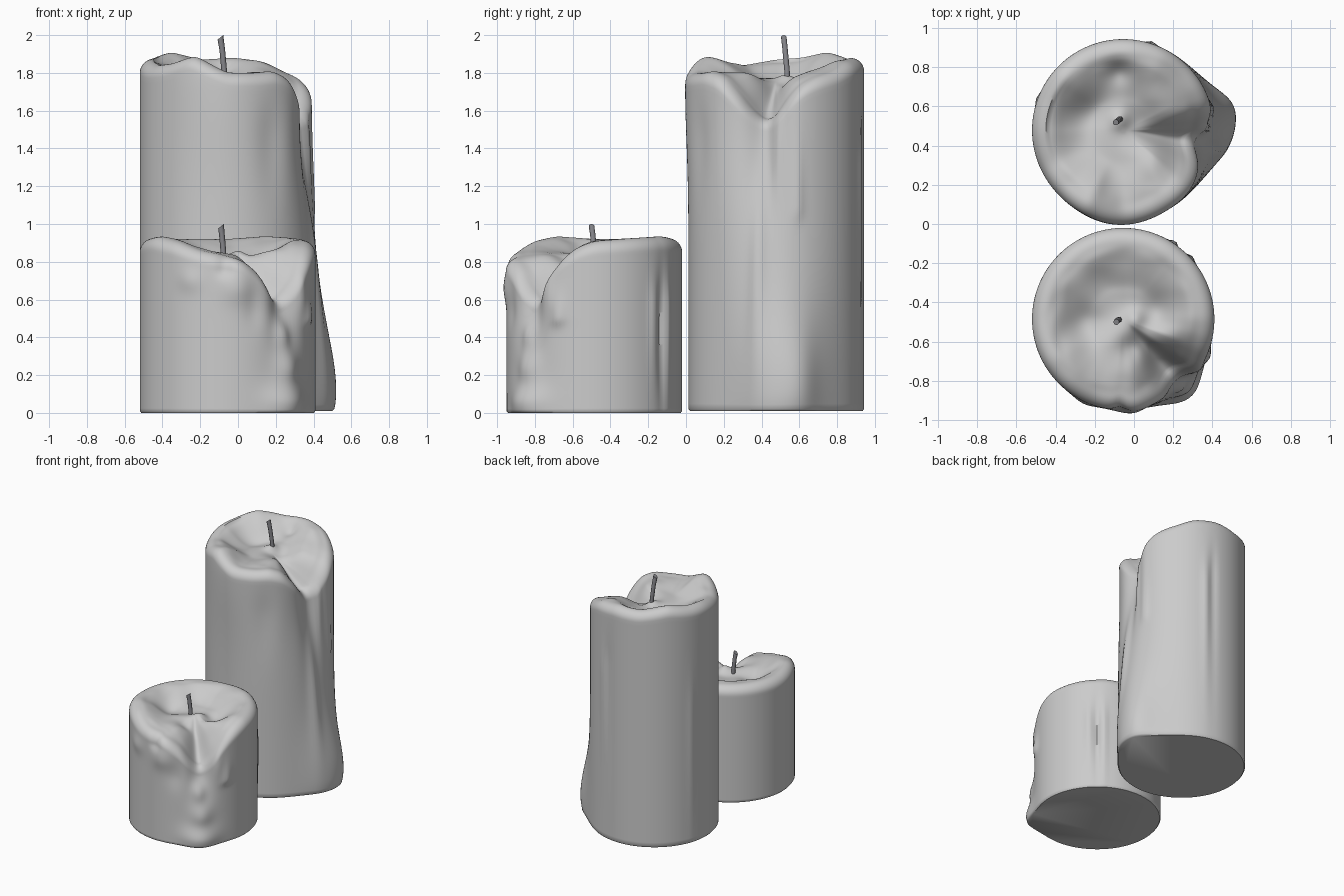
import bpy, bmesh
from math import sin, cos, exp, pi, degrees, radians
from mathutils import Vector, noise

if "Cube" in bpy.data.objects:
    bpy.data.objects.remove(bpy.data.objects["Cube"])

N = 144  # segments around each candle


def smooth(a, b, x):
    t = max(0.0, min(1.0, (x - a) / (b - a)))
    return t * t * (3 - 2 * t)


def rim_heights(points):
    # Interpolate (angle, height) pairs around the circle, then soften
    pts = sorted((a % 360, z) for a, z in points)
    pts = [(pts[-1][0] - 360, pts[-1][1])] + pts + [(pts[0][0] + 360, pts[0][1])]
    out = []
    for i in range(N):
        a = 360 * i / N
        for (a0, z0), (a1, z1) in zip(pts, pts[1:]):
            if a0 <= a <= a1:
                out.append(z0 + (z1 - z0) * (a - a0) / max(a1 - a0, 1e-6))
                break
    for _ in range(3):
        out = [(out[i - 1] + 2 * out[i] + out[(i + 1) % N]) / 4 for i in range(N)]
    return out


def bump_sum(bumps, a, z):
    # Gaussian drips and dents: angle, height, angular spread, spread down, spread up, amount
    total = 0
    for ba, bz, sa, sd, su, amt in bumps:
        d = (a - ba + 180) % 360 - 180
        s = sd if z < bz else su
        total += amt * exp(-(d / sa) ** 2 - ((z - bz) / s) ** 2)
    return total


def candle(name, cx, cy, base, radius, floor, rim, bumps, dents):
    bm = bmesh.new()
    H = rim_heights(rim)
    rings = []

    def ring(fn):
        row = []
        for i in range(N):
            t = 2 * pi * i / N
            r, z = fn(i, degrees(t))
            row.append(bm.verts.new((cx + r * cos(t), cy + r * sin(t), z)))
        rings.append(row)

    def side_r(a, z):
        return radius + bump_sum(bumps, a, z)

    # Foot and side wall
    edge = 0.07
    ring(lambda i, a: (side_r(a, base) - 0.008, base))
    for k in range(61):
        def wall(i, a):
            z = base + 0.01 + (H[i] - edge - base - 0.01) * k / 60
            return side_r(a, z), z
        ring(wall)
    # Rounded rim
    for k in range(1, 9):
        p = pi / 2 * k / 8
        ring(lambda i, a: (side_r(a, H[i] - edge) - edge * (1 - cos(p)),
                           H[i] - edge + edge * sin(p)))
    # Melted pool running in to the wick
    for k in range(1, 30):
        s = 1 - k / 30

        def pool(i, a):
            r = (side_r(a, H[i] - edge) - edge) * s
            h = H[i]
            w = smooth(0.4, 1.0, s) if h > floor else smooth(0.1, 1.1, s) / smooth(0.1, 1.1, 1)
            z = floor + (h - floor) * w
            x, y = r * cos(radians(a)), r * sin(radians(a))
            for dx, dy, ds, amt in dents:
                z += amt * exp(-((x - dx) ** 2 + (y - dy) ** 2) / ds ** 2)
            z += 0.018 * noise.noise(Vector((x * 7, y * 7, cy * 5))) * smooth(1, 0.85, s)
            return r, z
        ring(pool)

    for lo, hi in zip(rings, rings[1:]):
        for i in range(N):
            j = (i + 1) % N
            bm.faces.new((lo[i], lo[j], hi[j], hi[i]))
    bm.faces.new(list(reversed(rings[0])))
    bm.faces.new(rings[-1])
    me = bpy.data.meshes.new(name)
    bm.to_mesh(me)
    bm.free()
    finish(name, me)


def finish(name, me):
    ob = bpy.data.objects.new(name, me)
    bpy.context.collection.objects.link(ob)
    bpy.ops.object.select_all(action='DESELECT')
    ob.select_set(True)
    bpy.context.view_layer.objects.active = ob
    bpy.ops.object.shade_smooth_by_angle(angle=radians(50))


def wick(name, path, r=0.015, n=10):
    # Short tube through slightly bent path
    bm = bmesh.new()
    rows = [[bm.verts.new((x + r * cos(2 * pi * i / n), y + r * sin(2 * pi * i / n),
                           z + (0.012 * cos(2 * pi * i / n) - 0.012 if k == len(path) - 1 else 0)))
             for i in range(n)] for k, (x, y, z) in enumerate(path)]
    for lo, hi in zip(rows, rows[1:]):
        for i in range(n):
            j = (i + 1) % n
            bm.faces.new((lo[i], lo[j], hi[j], hi[i]))
    bm.faces.new(list(reversed(rows[0])))
    bm.faces.new(rows[-1])
    me = bpy.data.meshes.new(name)
    bm.to_mesh(me)
    bm.free()
    mat = bpy.data.materials.new(name + "_grey")
    mat.diffuse_color = (0.25, 0.25, 0.27, 1)
    mat.use_nodes = True
    mat.node_tree.nodes["Principled BSDF"].inputs["Base Color"].default_value = mat.diffuse_color
    me.materials.append(mat)
    finish(name, me)


# Tall candle: notch and long drip on the right side
candle("tall_candle", -0.055, 0.478, 0.01, 0.465, 1.765,
       [(-10, 1.55), (-20, 1.6), (-30, 1.69), (-42, 1.78), (-55, 1.81), (-70, 1.80),
        (-90, 1.80), (-115, 1.89), (-135, 1.85), (-155, 1.84), (180, 1.87), (160, 1.88),
        (138, 1.91), (110, 1.87), (85, 1.88), (62, 1.86), (45, 1.81), (30, 1.78),
        (18, 1.74), (9, 1.67), (0, 1.57)],
       [(-9, 1.65, 14, 0.55, 0.5, -0.10),   # channel
        (-30, 1.5, 15, 0.4, 0.4, -0.02),
        (4, 0.1, 24, 0.3, 0.5, 0.105),      # pooled wax at the foot
        (14, 0.15, 9, 0.2, 0.25, 0.02),
        (-12, 0.8, 5, 0.5, 0.4, 0.02),      # drips
        (1, 1.45, 3, 0.25, 0.2, 0.02),
        (14, 1.08, 3.5, 0.06, 0.35, 0.012),
        (-95, 1.72, 25, 0.4, 0.2, 0.018),
        (-60, 1.45, 10, 0.3, 0.2, -0.015),
        (72, 1.3, 3, 0.7, 0.2, 0.012),
        (80, 1.4, 3, 0.8, 0.2, -0.010),
        (160, 1.0, 3, 0.8, 0.3, 0.008)],
       [(-0.26, 0.05, 0.13, -0.04), (0.10, 0.02, 0.09, -0.04), (0.15, 0.18, 0.09, 0.04),
        (-0.02, 0.30, 0.06, -0.03), (-0.02, 0.05, 0.05, 0.03), (0.12, -0.15, 0.1, 0.03)])

# Short candle: notch and drip at the front right
candle("short_candle", -0.055, -0.485, 0.0, 0.465, 0.84,
       [(0, 0.91), (-12, 0.88), (-22, 0.83), (-32, 0.74), (-42, 0.62), (-50, 0.59),
        (-58, 0.65), (-68, 0.75), (-80, 0.81), (-95, 0.84), (-110, 0.86), (-130, 0.91),
        (-150, 0.935), (180, 0.92), (150, 0.92), (90, 0.92), (60, 0.935), (30, 0.925)],
       [(-49, 0.6, 11, 0.22, 0.3, -0.06),    # channel
        (-49, 0.05, 15, 0.12, 0.1, 0.06),    # drip at the foot
        (-48, 0.24, 9, 0.09, 0.1, 0.035),
        (-50, 0.42, 6, 0.08, 0.08, 0.03),
        (-24, 0.5, 5, 0.04, 0.12, 0.02),
        (-33, 0.62, 5, 0.12, 0.1, 0.015),
        (-72, 0.55, 7, 0.1, 0.15, -0.015),
        (-84, 0.66, 10, 0.08, 0.1, 0.018),
        (-92, 0.76, 5, 0.04, 0.04, -0.02),
        (-115, 0.7, 8, 0.06, 0.06, 0.012),
        (42, 0.55, 3, 0.3, 0.15, 0.012),     # streaks at the back right
        (50, 0.45, 3, 0.35, 0.25, -0.018),
        (56, 0.55, 3, 0.45, 0.15, 0.014)],
       [(-0.2, -0.02, 0.1, -0.03), (0.0, 0.12, 0.1, -0.025), (0.16, 0.05, 0.08, -0.03),
        (0.06, 0.0, 0.05, 0.03), (0.05, -0.14, 0.06, -0.03), (0.2, -0.1, 0.08, 0.02)])

# Wicks
wick("tall_wick", [(-0.068, 0.535, 1.72), (-0.073, 0.535, 1.81), (-0.083, 0.525, 1.92), (-0.093, 0.518, 2.0)])
wick("short_wick", [(-0.075, -0.488, 0.79), (-0.078, -0.488, 0.86), (-0.085, -0.493, 0.94), (-0.09, -0.5, 1.0)])
